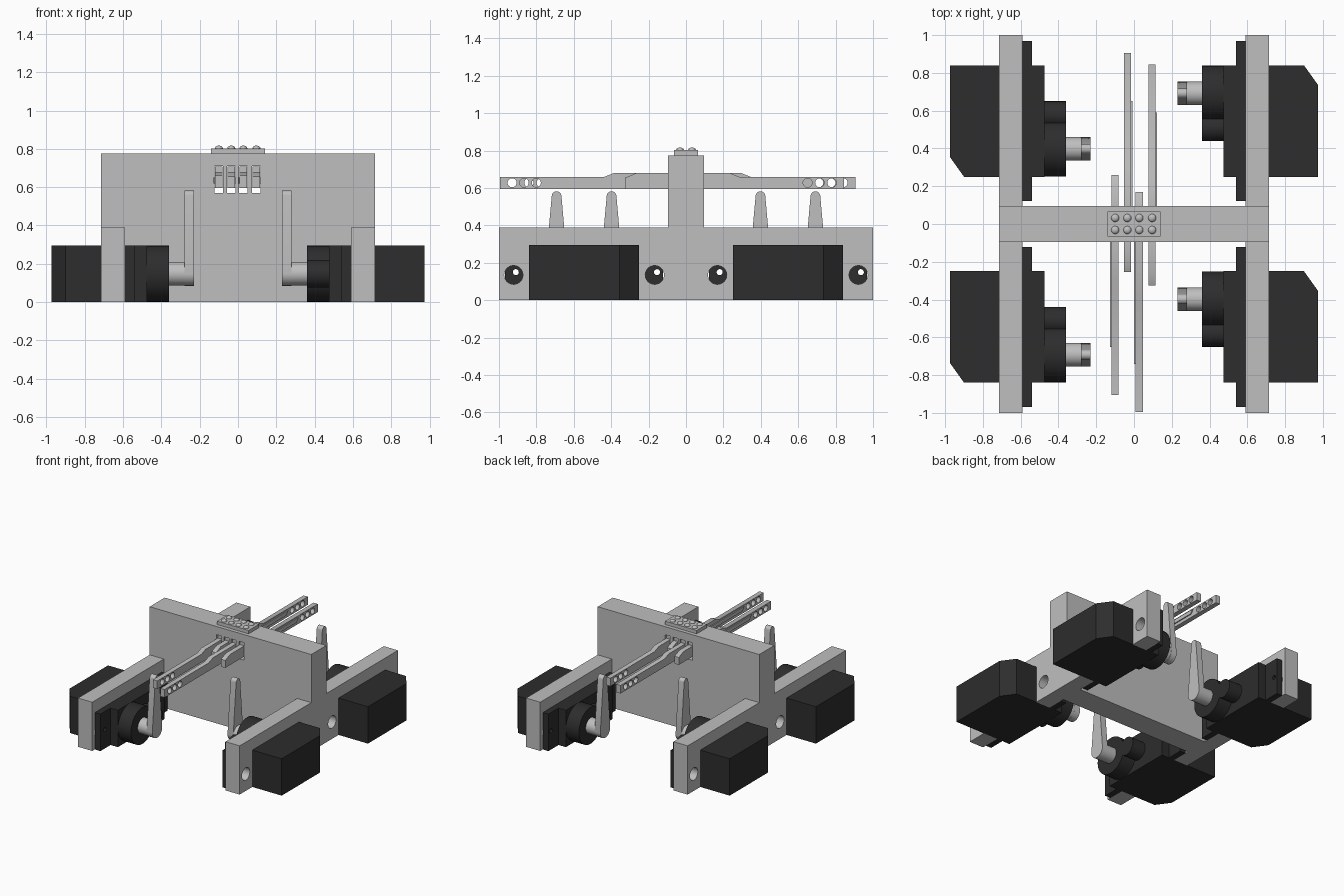
import bpy, bmesh
from math import sin, cos, pi
from mathutils import Matrix

old = bpy.data.objects.get("Cube")
if old:
    bpy.data.objects.remove(old, do_unlink=True)


def material(name, value):
    m = bpy.data.materials.new(name)
    m.use_nodes = True
    colour = (value, value, value, 1)
    m.diffuse_color = colour
    m.node_tree.nodes["Principled BSDF"].inputs["Base Color"].default_value = colour
    return m


GREY = material("light grey plastic", 0.52)
BLACK = material("black plastic", 0.026)


def finish(name, bm, mat):
    bmesh.ops.recalc_face_normals(bm, faces=bm.faces)
    mesh = bpy.data.meshes.new(name)
    bm.to_mesh(mesh)
    bm.free()
    mesh.materials.append(mat)
    ob = bpy.data.objects.new(name, mesh)
    bpy.context.collection.objects.link(ob)
    return ob


def prism(name, pts, axis, lo, hi, mat):
    """Extrude a 2D profile along an axis from lo to hi."""
    place = {"x": lambda a, b, t: (t, a, b),
             "y": lambda a, b, t: (a, t, b),
             "z": lambda a, b, t: (a, b, t)}[axis]
    bm = bmesh.new()
    low = [bm.verts.new(place(a, b, lo)) for a, b in pts]
    high = [bm.verts.new(place(a, b, hi)) for a, b in pts]
    bm.faces.new(low)
    bm.faces.new(high)
    n = len(pts)
    for i in range(n):
        j = (i + 1) % n
        bm.faces.new((low[i], low[j], high[j], high[i]))
    return finish(name, bm, mat)


def rect(a0, a1, b0, b1):
    return [(a0, b0), (a1, b0), (a1, b1), (a0, b1)]


def arc(a, b, r, start=0, end=2 * pi, steps=32):
    return [(a + r * cos(start + (end - start) * i / steps),
             b + r * sin(start + (end - start) * i / steps)) for i in range(steps)]


def cut(ob, cutters):
    """Subtract the cutters, bake the result and remove them."""
    for c in cutters:
        mod = ob.modifiers.new("cut", "BOOLEAN")
        mod.operation = "DIFFERENCE"
        mod.solver = "EXACT"
        mod.object = c
    bpy.context.view_layer.update()
    deps = bpy.context.evaluated_depsgraph_get()
    baked = bpy.data.meshes.new_from_object(ob.evaluated_get(deps))
    ob.modifiers.clear()
    ob.data = baked
    for c in cutters:
        bpy.data.objects.remove(c, do_unlink=True)


def hole(y, z, r, lo, hi):
    return prism("hole_cutter", arc(y, z, r), "x", lo, hi, GREY)


SERVO_Y = 0.545
SHAFT_Z = 0.148
LEVER_X = {"a": -0.1, "b": -0.035, "c": 0.028, "d": 0.096}

# Cross wall standing on the rails, slotted for the levers
wall = prism("cross_wall", [(-0.59, 0), (0.59, 0), (0.59, 0.39), (0.715, 0.39), (0.715, 0.775),
                            (-0.715, 0.775), (-0.715, 0.39), (-0.59, 0.39)],
             "y", -0.095, 0.095, GREY)
cut(wall, [prism("slot_cutter", rect(x - 0.022, x + 0.022, 0.57, 0.71), "y", -0.2, 0.2, GREY)
           for x in LEVER_X.values()])

# Side rails, notched for the motors and drilled for screws
notched = [(-1, 0)]
for cy in (-SERVO_Y, SERVO_Y):
    a, b = cy - 0.295, cy + 0.295
    notched += [(a, 0), (a, 0.295), (b, 0.295), (b, 0)]
notched += [(1, 0), (1, 0.39), (-1, 0.39)]
for s, side in ((1, "left"), (-1, "right")):
    rail = prism(side + "_rail", notched, "x", s * 0.59, s * 0.715, GREY)
    cut(rail, [hole(cy + d, 0.135, 0.05, s * 0.5, s * 0.8)
               for cy in (-SERVO_Y, SERVO_Y) for d in (-0.377, 0.377)])

    for cy, end in ((-SERVO_Y, "front"), (SERVO_Y, "back")):
        tag = end + "_" + side + "_"
        shaft_y = cy + s * 0.147

        # Motor body with one chamfered outer corner
        outline = [(0.475, -0.295), (0.975, -0.295), (0.975, 0.19), (0.90, 0.295), (0.475, 0.295)]
        prism(tag + "motor_body", [(s * x, cy + s * y) for x, y in outline],
              "z", 0, 0.295, BLACK)

        # Mounting flange with a small hole in each ear
        flange = prism(tag + "motor_flange", rect(cy - 0.423, cy + 0.423, 0, 0.295),
                       "x", s * 0.54, s * 0.59, BLACK)
        cut(flange, [hole(cy + d, 0.15, 0.016, s * 0.5, s * 0.65) for d in (-0.365, 0.39)])

        # Gear housings
        prism(tag + "gear_housing", arc(shaft_y, SHAFT_Z, 0.147), "x", s * 0.36, s * 0.475, BLACK)
        prism(tag + "idler_housing", arc(shaft_y - s * 0.18, SHAFT_Z, 0.072),
              "x", s * 0.36, s * 0.475, BLACK)

        # Shaft hub and tapered horn
        prism(tag + "horn_hub", arc(shaft_y, SHAFT_Z, 0.062), "x", s * 0.27, s * 0.36, GREY)
        horn = arc(shaft_y, SHAFT_Z, 0.063, pi, 2 * pi + 0.09, 18)
        horn += arc(shaft_y, 0.556, 0.026, 0.09, pi, 14) + [(shaft_y - 0.026, 0.556)]
        prism(tag + "horn", horn, "x", s * 0.23, s * 0.28, GREY)

# Levers through the wall: long drilled arm, raised middle, short stub
for key, tip, stub, d in (("a", 0.905, 0.26, -1), ("b", 0.905, 0.255, 1),
                          ("c", 0.995, 0.17, -1), ("d", 0.845, 0.325, 1)):
    x = LEVER_X[key]
    side_view = [(-stub, 0.595), (tip, 0.595), (tip, 0.66), (tip - 0.56, 0.66),
                 (tip - 0.61, 0.68), (0.085, 0.68), (0.085, 0.708), (-0.085, 0.708),
                 (-0.085, 0.68), (0.06 - stub, 0.68), (-stub, 0.655)]
    lever = prism("lever_" + key, [(d * y, z) for y, z in side_view],
                  "x", x - 0.019, x + 0.019, GREY)
    cut(lever, [hole(d * (tip - 0.065 * k), 0.628, 0.024, x - 0.1, x + 0.1) for k in (1, 2, 3)])
    # Thin stiffening rib on the flank
    rib = [(0.095, 0.62), (tip - 0.28, 0.62), (tip - 0.255, 0.65), (0.095, 0.65)]
    prism("lever_rib_" + key, [(d * y, z) for y, z in rib],
          "x", x + d * 0.018, x + d * 0.027, GREY)

# Clamp plate on top with two rows of domed screws
prism("clamp_plate", rect(-0.14, 0.14, -0.065, 0.065), "z", 0.775, 0.802, GREY)
for key, x in LEVER_X.items():
    for y, row in ((-0.032, "front"), (0.032, "back")):
        bm = bmesh.new()
        bmesh.ops.create_uvsphere(bm, u_segments=20, v_segments=10, radius=0.021,
                                  matrix=Matrix.Translation((x, y, 0.802))
                                  @ Matrix.Diagonal((1, 1, 0.7, 1)))
        finish("screw_head_" + row + "_" + key, bm, GREY)

# Smooth the round parts, keep edges sharp
bpy.ops.object.select_all(action="DESELECT")
for ob in bpy.context.collection.objects:
    if ob.type == "MESH":
        ob.select_set(True)
        bpy.context.view_layer.objects.active = ob
bpy.ops.object.shade_smooth_by_angle(angle=0.5)
